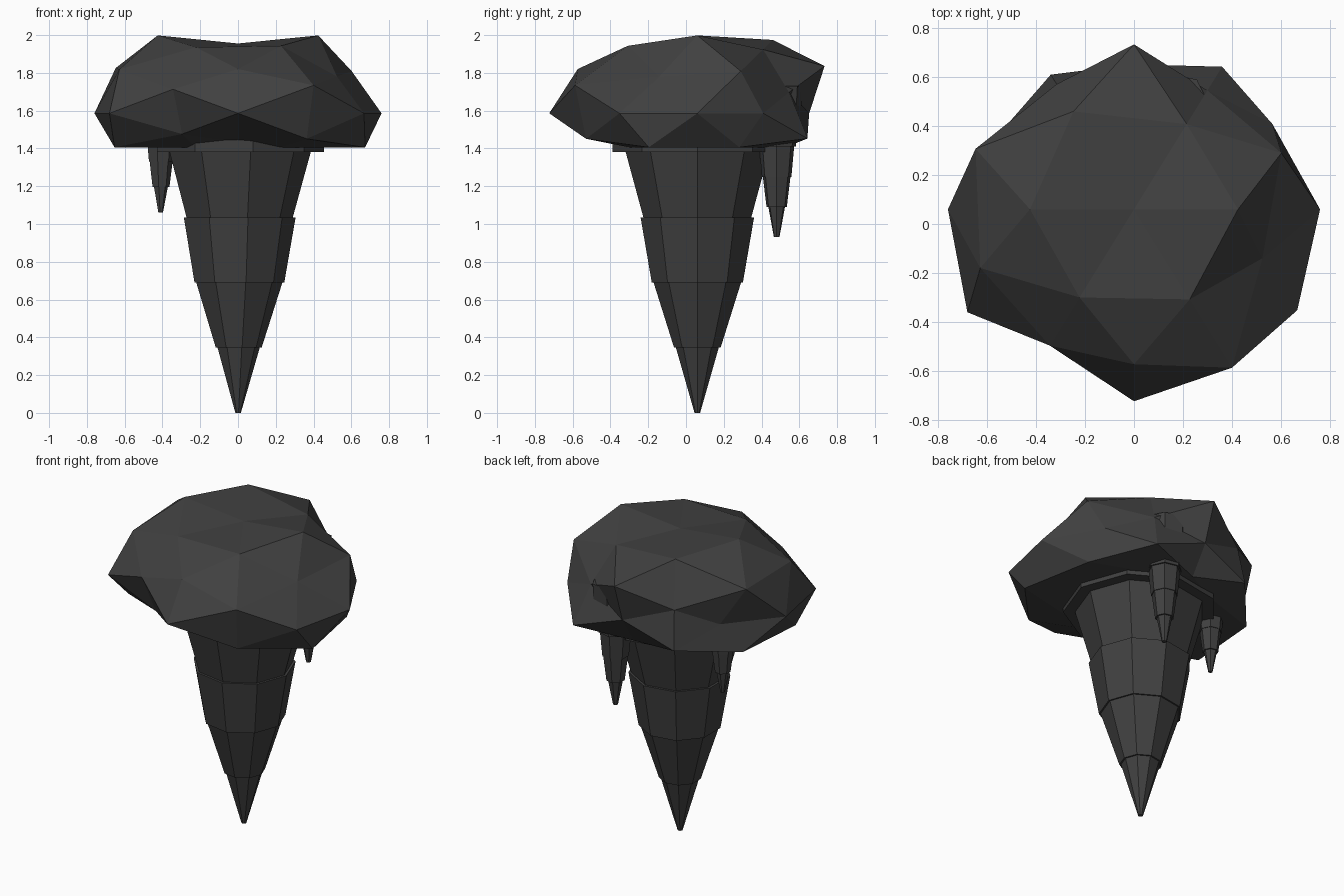
import bpy
import bmesh
import math
from mathutils import Vector

default_cube = bpy.data.objects.get("Cube")
if default_cube:
    bpy.data.objects.remove(default_cube, do_unlink=True)

# Single dark stone colour
stone = bpy.data.materials.new("dark_stone")
stone.use_nodes = True
colour = (0.052, 0.052, 0.052, 1)
stone.diffuse_color = colour
shader = next(n for n in stone.node_tree.nodes if n.type == 'BSDF_PRINCIPLED')
shader.inputs["Base Color"].default_value = colour
shader.inputs["Roughness"].default_value = 0.9


def finish(bm, name):
    bmesh.ops.recalc_face_normals(bm, faces=bm.faces)
    mesh = bpy.data.meshes.new(name)
    bm.to_mesh(mesh)
    bm.free()
    mesh.materials.append(stone)
    obj = bpy.data.objects.new(name, mesh)
    bpy.context.collection.objects.link(obj)
    return obj


def mirrored(direction):
    """All sign variations of a direction, positive signs first."""
    signs = [(1, -1) if c else (0,) for c in direction]
    return [Vector((sx * direction[0], sy * direction[1], sz * direction[2]))
            for sx in signs[0] for sy in signs[1] for sz in signs[2]]


def rock_cap(name, centre, radius, squash, floor, families):
    """Faceted boulder: subdivided icosahedron with uneven vertex radii."""
    bm = bmesh.new()
    reach = {}
    for direction, radii in families:
        for d, r in zip(mirrored(direction), radii):
            reach[bm.verts.new(d.normalized())] = r
    bmesh.ops.convex_hull(bm, input=list(bm.verts))
    for vert in bm.verts:
        p = vert.co * reach[vert] * radius
        p.z = max(p.z * squash, floor)
        vert.co = p + centre
    return finish(bm, name)


def tiered_spike(name, x, y, tip, step, sides, tiers):
    """Stack of tapered drums; each tier is (lower radius, upper radius)."""
    bm = bmesh.new()
    for level, (low, high) in enumerate(tiers):
        rings = []
        for radius, z in ((low, tip + level * step), (high, tip + (level + 1) * step)):
            angles = [math.tau * i / sides for i in range(sides)]
            rings.append([bm.verts.new((x + radius * math.cos(a), y + radius * math.sin(a), z))
                          for a in angles])
        bottom, top = rings
        bm.faces.new(bottom)
        bm.faces.new(top)
        for i in range(sides):
            j = (i + 1) % sides
            bm.faces.new((bottom[i], bottom[j], top[j], top[i]))
    return finish(bm, name)


# Boulder-like cap, built from the icosahedron's corner and edge directions
phi = (1 + math.sqrt(5)) / 2
corner, mid, far = 1, phi, phi * phi
families = [
    ((corner, 0, phi), (1.01, .9, 1.01, .9)),
    ((0, phi, corner), (.99, .7, .93, .6)),
    ((phi, corner, 0), (.83, .98, .74, 1)),
    ((corner, mid, far), (.87, .9, .92, .9, 1, .9, .9, .9)),
    ((mid, far, corner), (.75, .9, 1, .91, .79, .85, .86, .74)),
    ((far, corner, mid), (.93, .9, .81, 1.04, 1, .95, .97, 1.01)),
    ((corner, 0, 0), (.95, .95)),
    ((0, corner, 0), (.74, .98)),
    ((0, 0, corner), (.77, .8)),
]
axis_y = 0.06
rock_cap("rock_cap", Vector((0, axis_y, 1.586)), 0.8, 0.6, -0.18, families)

# Large central spike, with its top tier sunk into the cap
tiered_spike("main_spike", 0, axis_y, 0, 0.345, 9,
             [(.015, .115), (.125, .235), (.245, .305), (.29, .385), (.455, .47)])

# Two small hanging spikes
small_tiers = [(.015, .045), (.055, .075), (.08, .095), (.105, .115), (.13, .14)]
tiered_spike("back_small_spike", 0.17, 0.48, 0.93, 0.16, 7, small_tiers)
tiered_spike("right_small_spike", -0.41, 0.21, 1.06, 0.135, 7,
             [(low * 0.85, high * 0.85) for low, high in small_tiers])
